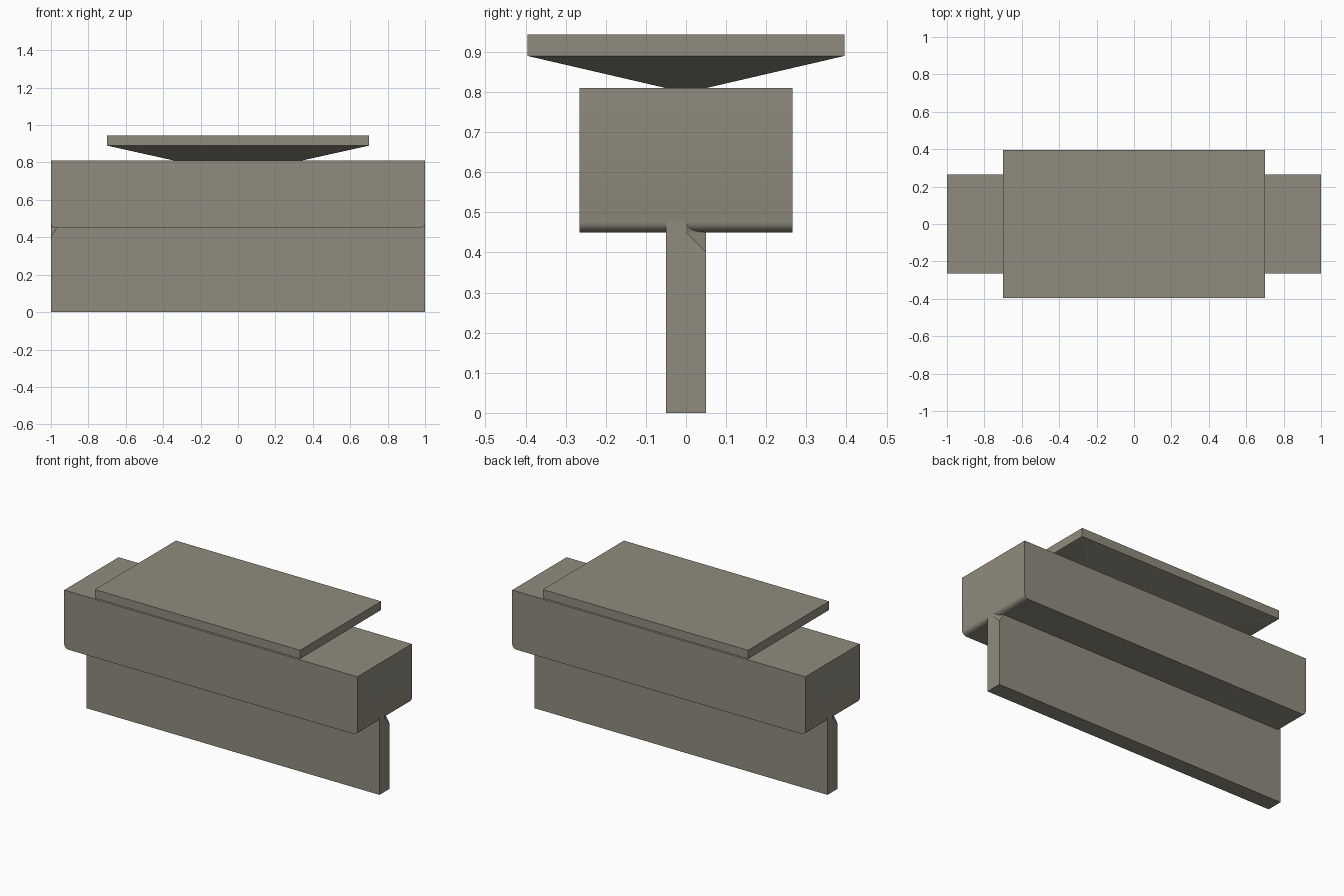
import bpy, bmesh, math

if "Cube" in bpy.data.objects:
    bpy.data.objects.remove(bpy.data.objects["Cube"])

mat = bpy.data.materials.new("warm grey")
mat.diffuse_color = (0.28, 0.26, 0.21, 1)
mat.use_nodes = True
mat.node_tree.nodes["Principled BSDF"].inputs["Base Color"].default_value = mat.diffuse_color


def hull(name, points):
    """Convex solid from a few corner points."""
    bm = bmesh.new()
    for p in points:
        bm.verts.new(p)
    bmesh.ops.convex_hull(bm, input=bm.verts[:])
    bmesh.ops.dissolve_limit(bm, angle_limit=0.005, verts=bm.verts[:], edges=bm.edges[:])
    bmesh.ops.recalc_face_normals(bm, faces=bm.faces[:])
    mesh = bpy.data.meshes.new(name)
    bm.to_mesh(mesh)
    bm.free()
    mesh.materials.append(mat)
    ob = bpy.data.objects.new(name, mesh)
    bpy.context.collection.objects.link(ob)
    return ob


def rect(x, y, z):
    return [(sx * x, sy * y, z) for sx in (-1, 1) for sy in (-1, 1)]


def turned(points):
    """Points plus their half-turn copies about the z axis."""
    return points + [(-x, -y, z) for x, y, z in points]


# thin upright rail, with one upper corner clipped at each end
hull("rail", rect(1, 0.05, 0) + turned([
    (1, -0.05, 0.45), (1, 0, 0.45), (0.97, 0.05, 0.45), (1, 0.05, 0.40)]))

# joint that fills the rounded edge of the beam above the rail
joint = [(1, -0.05), (1, 0), (0.97, 0.05)]
hull("rail_joint", turned([(x, y, z) for x, y in joint for z in (0.44, 0.478)]))

# wide beam with rounded lower end edges
profile = [(1, 0.81)]
for i in range(5):
    a = math.radians(90 * i / 4)
    profile.append((0.97 + 0.03 * math.cos(a), 0.475 - 0.025 * math.sin(a)))
beam = hull("beam", [(sx * x, y, z) for x, z in profile
                     for sx in (-1, 1) for y in (-0.265, 0.265)])
bpy.context.view_layer.objects.active = beam
beam.select_set(True)
bpy.ops.object.shade_smooth_by_angle(angle=math.radians(30))

# top plate flaring up from a narrow foot
hull("top_plate", rect(0.34, 0.05, 0.81) + rect(0.7, 0.395, 0.89)
     + rect(0.7, 0.395, 0.943))
